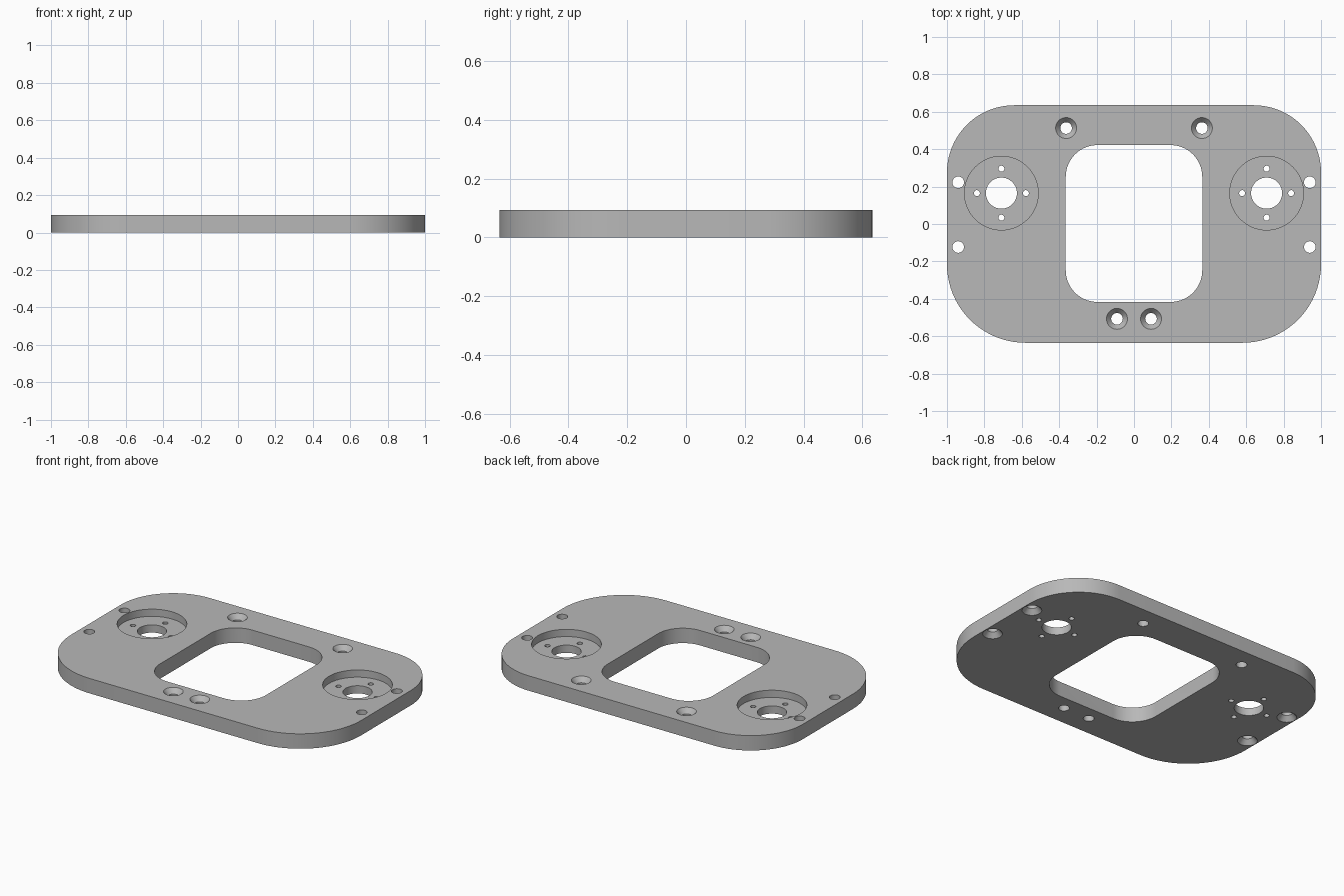
import bpy, bmesh
from math import sin, cos, pi

if "Cube" in bpy.data.objects:
    bpy.data.objects.remove(bpy.data.objects["Cube"], do_unlink=True)

T = 0.093       # plate thickness
OVER = 0.05     # how far cutters reach past the plate

grey = bpy.data.materials.new("machined grey")
grey.use_nodes = True
colour = (0.48, 0.48, 0.48, 1)
grey.diffuse_color = colour
grey.node_tree.nodes["Principled BSDF"].inputs["Base Color"].default_value = colour


def make_object(name, bm):
    bmesh.ops.recalc_face_normals(bm, faces=bm.faces)
    mesh = bpy.data.meshes.new(name)
    bm.to_mesh(mesh)
    bm.free()
    mesh.materials.append(grey)
    obj = bpy.data.objects.new(name, mesh)
    bpy.context.collection.objects.link(obj)
    return obj


def skin(bm, rings):
    """Join matching rings of points into a closed solid."""
    loops = [[bm.verts.new(p) for p in ring] for ring in rings]
    n = len(loops[0])
    for a, b in zip(loops, loops[1:]):
        for i in range(n):
            j = (i + 1) % n
            bm.faces.new((a[i], a[j], b[j], b[i]))
    bm.faces.new(loops[0][::-1])
    bm.faces.new(loops[-1])


def rounded_block(bm, half_x, y0, y1, r_front, r_back, z0, z1, steps=20):
    """Upright block with rounded front and back corners."""
    outline = []
    corners = [(1, 1, r_back), (-1, 1, r_back), (-1, -1, r_front), (1, -1, r_front)]
    for k, (sx, sy, r) in enumerate(corners):
        cx = sx * (half_x - r)
        cy = y1 - r if sy > 0 else y0 + r
        for i in range(steps + 1):
            a = (k + i / steps) * pi / 2
            outline.append((cx + r * cos(a), cy + r * sin(a)))
    skin(bm, [[(x, y, z) for x, y in outline] for z in (z0, z1)])


def lathe(bm, x, y, profile, n=40):
    """Turned solid from (radius, height) pairs."""
    skin(bm, [[(x + r * cos(2 * pi * i / n), y + r * sin(2 * pi * i / n), z)
               for i in range(n)] for r, z in profile])


def cut(target, cutter):
    cutter.hide_render = True
    mod = target.modifiers.new("cut", 'BOOLEAN')
    mod.operation = 'DIFFERENCE'
    mod.solver = 'EXACT'
    mod.object = cutter
    bpy.context.view_layer.objects.active = target
    bpy.ops.object.modifier_apply(modifier=mod.name)
    bpy.data.objects.remove(cutter, do_unlink=True)


# Plate body
bm = bmesh.new()
rounded_block(bm, 1.0, -0.635, 0.635, 0.42, 0.36, 0, T)
plate = make_object("mounting_plate", bm)

# Central window, countersunk screw holes and stepped round pockets
HOLE, HEAD, SINK, FLOOR = 0.031, 0.056, 0.03, T - 0.045
sunk_top = [(HOLE, -OVER), (HOLE, T - SINK), (HEAD, T), (HEAD, T + OVER)]
sunk_below = [(HEAD, -OVER), (HEAD, 0), (HOLE, SINK), (HOLE, T + OVER)]
pocket = [(0.083, -OVER), (0.083, FLOOR), (0.197, FLOOR), (0.197, T + OVER)]
bm = bmesh.new()
rounded_block(bm, 0.365, -0.417, 0.422, 0.17, 0.17, -OVER, T + OVER)
for side in (-1, 1):
    lathe(bm, side * 0.363, 0.513, sunk_top)
    lathe(bm, side * 0.091, -0.507, sunk_top)
    for y in (0.223, -0.123):
        lathe(bm, side * 0.94, y, sunk_below)
    lathe(bm, side * 0.709, 0.165, pocket, 64)
cut(plate, make_object("main_cutter", bm))

# Four small holes around each pocket centre
bm = bmesh.new()
for side in (-1, 1):
    for k in range(4):
        a = k * pi / 2
        lathe(bm, side * 0.709 + 0.131 * cos(a), 0.165 + 0.131 * sin(a),
              [(0.016, -OVER), (0.016, T + OVER)], 24)
cut(plate, make_object("small_hole_cutter", bm))

# Smooth curved walls, keep edges sharp
bpy.ops.object.select_all(action='DESELECT')
plate.select_set(True)
bpy.context.view_layer.objects.active = plate
bpy.ops.object.shade_smooth_by_angle(angle=pi / 6)
